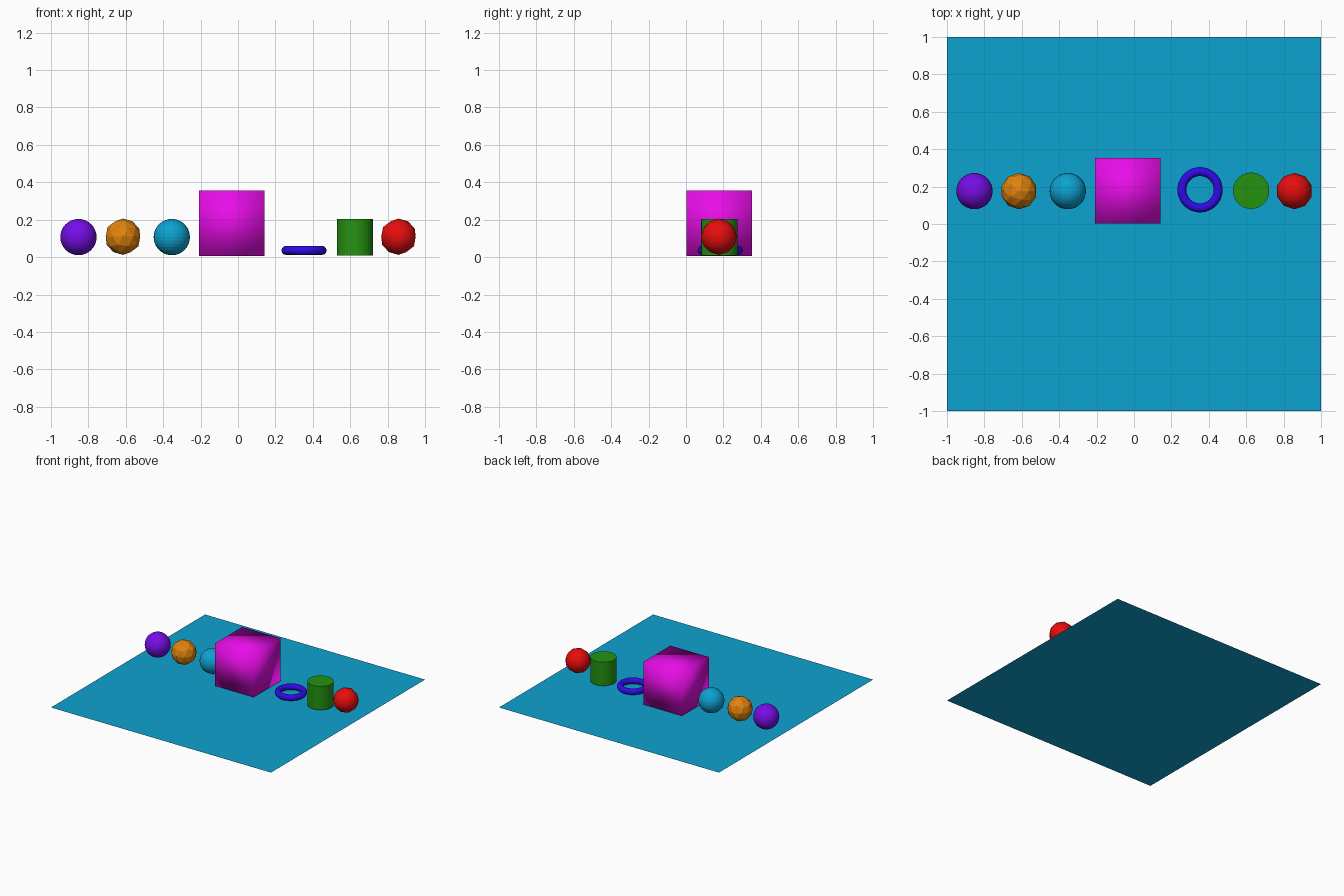
import bpy

if "Cube" in bpy.data.objects:
    bpy.data.objects.remove(bpy.data.objects["Cube"])

Y, Z, R = 0.176, 0.107, 0.097  # shared row position and radius


def material(name, rgb):
    m = bpy.data.materials.new(name)
    m.diffuse_color = (*rgb, 1.0)
    m.use_nodes = True
    m.node_tree.nodes["Principled BSDF"].inputs["Base Color"].default_value = m.diffuse_color
    return m


blue_green = material("sky_blue", (0.004, 0.36, 0.64))
purple = material("purple", (0.18, 0.004, 0.80))
orange = material("orange", (0.75, 0.23, 0.004))
magenta = material("magenta", (0.80, 0.004, 0.80))
blue = material("deep_blue", (0.03, 0.003, 0.80))
green = material("green", (0.018, 0.29, 0.005))
red = material("red", (0.80, 0.004, 0.004))


def finish(name, mat, smooth=False):
    ob = bpy.context.object
    ob.name = name
    ob.data.materials.append(mat)
    for p in ob.data.polygons:
        p.use_smooth = smooth
    return ob


# Floor sheet
bpy.ops.mesh.primitive_plane_add(size=2, location=(0, 0, 0))
finish("floor_sheet", blue_green)

# Round spheres: one smooth, one faceted
for name, x, mat, smooth in (("purple_ball", -0.853, purple, True),
                             ("blue_ball", -0.354, blue_green, False)):
    bpy.ops.mesh.primitive_uv_sphere_add(segments=32, ring_count=16, radius=R, location=(x, Y, Z))
    finish(name, mat, smooth)

# Triangulated spheres: one faceted, one smooth
for name, x, mat, smooth in (("orange_ball", -0.615, orange, False),
                             ("red_ball", 0.858, red, True)):
    bpy.ops.mesh.primitive_ico_sphere_add(subdivisions=2, radius=R, location=(x, Y, Z + 0.002))
    finish(name, mat, smooth)

# Cube with soft shading across its edges
bpy.ops.mesh.primitive_cube_add(size=0.35, location=(-0.034, Y + 0.001, 0.182))
finish("cube", magenta, True)

# Ring lying flat
bpy.ops.mesh.primitive_torus_add(major_segments=48, minor_segments=12, major_radius=0.097,
                                 minor_radius=0.024, location=(0.353, 0.183, 0.036))
finish("ring", blue)

# Cylinder
bpy.ops.mesh.primitive_cylinder_add(vertices=32, radius=R, depth=0.194, location=(0.626, Y + 0.002, 0.106))
finish("cylinder", green)
